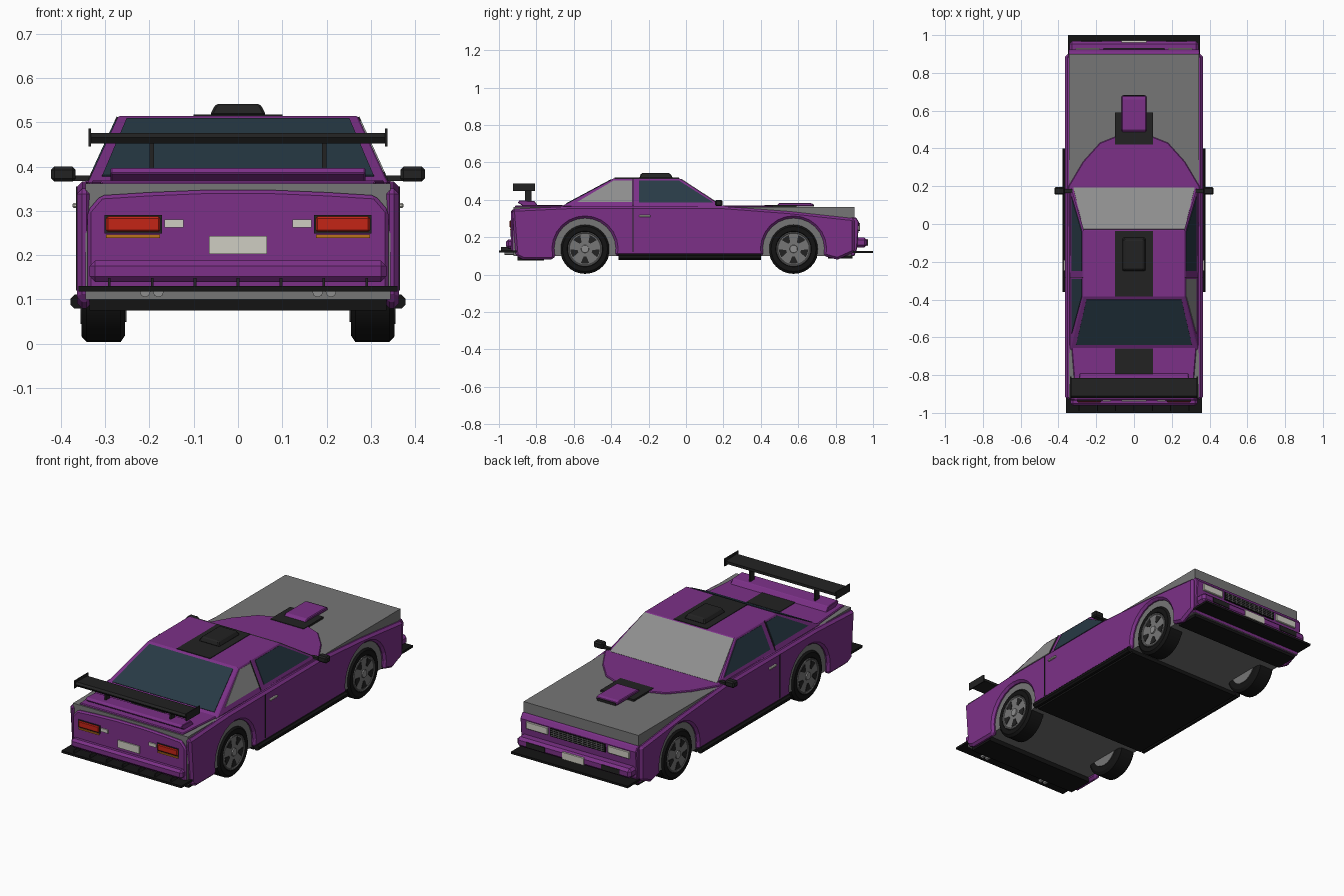
import bpy, bmesh, math
from mathutils import Vector

if "Cube" in bpy.data.objects:
    bpy.data.objects.remove(bpy.data.objects["Cube"])


def material(name, rgb):
    m = bpy.data.materials.new(name)
    m.diffuse_color = (*rgb, 1)
    m.use_nodes = True
    m.node_tree.nodes["Principled BSDF"].inputs["Base Color"].default_value = m.diffuse_color
    return m


PURPLE = material("purple paint", (0.20, 0.03, 0.245))
GREY = material("bare grey", (0.18, 0.18, 0.18))
LIGHT = material("light grey", (0.27, 0.27, 0.27))
GLASS = material("dark glass", (0.021, 0.042, 0.06))
BLACK = material("trim black", (0.016, 0.016, 0.016))
RUBBER = material("rubber black", (0.007, 0.007, 0.007))
RED = material("lamp red", (0.55, 0.018, 0.008))
ORANGE = material("lamp orange", (0.5, 0.17, 0.012))
PALE = material("pale white", (0.62, 0.61, 0.54))


def make(name, verts, faces, mat, bevel=0, mirror=False):
    me = bpy.data.meshes.new(name)
    me.from_pydata([tuple(v) for v in verts], [], faces)
    bm = bmesh.new()
    bm.from_mesh(me)
    bmesh.ops.recalc_face_normals(bm, faces=bm.faces)
    bm.to_mesh(me)
    bm.free()
    me.materials.append(mat)
    ob = bpy.data.objects.new(name, me)
    bpy.context.collection.objects.link(ob)
    if bevel:
        b = ob.modifiers.new("bevel", 'BEVEL')
        b.width, b.segments, b.angle_limit = bevel, 1, math.radians(40)
    if mirror:
        ob.modifiers.new("mirror", 'MIRROR')
    return ob


def loft(name, a, b, mat, **kw):
    """Closed solid between two matching loops."""
    n = len(a)
    faces = [list(range(n))[::-1], list(range(n, 2 * n))]
    faces += [[i, (i + 1) % n, n + (i + 1) % n, n + i] for i in range(n)]
    return make(name, list(a) + list(b), faces, mat, **kw)


def prism(name, pts, axis, lo, hi, mat, **kw):
    put = {'x': lambda p, t: (t, p[0], p[1]),
           'y': lambda p, t: (p[0], t, p[1]),
           'z': lambda p, t: (p[0], p[1], t)}[axis]
    return loft(name, [put(p, lo) for p in pts], [put(p, hi) for p in pts], mat, **kw)


def box(name, x, y, z, mat, **kw):
    pts = [(x[0], y[0]), (x[1], y[0]), (x[1], y[1]), (x[0], y[1])]
    return prism(name, pts, 'z', z[0], z[1], mat, **kw)


def plate(name, pts, mat, t=0.003, **kw):
    """Thin plate lying on a sloped plane."""
    p = [Vector(q) for q in pts]
    n = (p[1] - p[0]).cross(p[2] - p[0]).normalized() * t
    return loft(name, [q - n for q in p], [q + n for q in p], mat, **kw)


def circle(cy, cz, r, n, a0=0, a1=360, end=False):
    steps = n - 1 if end else n
    return [(cy + r * math.cos(math.radians(a0 + (a1 - a0) * i / steps)),
             cz + r * math.sin(math.radians(a0 + (a1 - a0) * i / steps))) for i in range(n)]


REAR, FRONT, WZ = -0.54, 0.575, 0.137

# Inner hull, floor and side panels with wheel arches
box("hull", (-.345, .345), (-.922, .9), (.10, .362), GREY)
box("middle_floor", (-.345, .345), (-.36, .40), (.08, .105), RUBBER)
side = [(-.91, .10), (-.87, .08), (-.71, .08)]
side += circle(REAR, WZ, .165, 15, 193, -13, True)
side += circle(FRONT, WZ, .165, 15, 193, -13, True)
side += [(.81, .08), (.9, .12), (.9, .30), (.55, .338), (.18, .366), (-.6, .366), (-.93, .35)]
prism("side_panel", side, 'x', .33, .364, PURPLE, bevel=.012, mirror=True)
box("door_seam", (.3635, .3655), (-.287, -.282), (.12, .355), BLACK, mirror=True)
box("door_handle", (.36, .374), (-.25, -.19), (.307, .318), PALE, bevel=.003, mirror=True)
sk = circle(.363, .095, .017, 8, 22.5, 382.5)
prism("side_skirt", sk, 'y', -.36, .40, RUBBER, mirror=True)

# Upper deck: trunk, shoulders and cowl in one plate
half = [(.31, -.915), (.335, -.6), (.347, .2), (.27, .33), (.18, .43), (.08, .47)]
outline = half + [(-x, y) for x, y in half[::-1]]
prism("upper_deck", outline, 'z', .352, .369, PURPLE, bevel=.004)

# Cabin
TOP, BASE = .515, .362


def cx(z):
    return .27 + (TOP - z) / (TOP - BASE) * .07


def wy(z):  # windshield plane
    return -.035 + (TOP - z) / (TOP - BASE) * .235


def ry(z):  # rear window plane
    return -.385 - (TOP - z) / (TOP - BASE) * .285


def ring(z):
    return [(cx(z), ry(z), z), (cx(z), wy(z), z), (-cx(z), wy(z), z), (-cx(z), ry(z), z)]


loft("cabin", ring(BASE), ring(TOP), PURPLE, bevel=.004)


def cross_window(name, fy, z0, z1, m0, m1, mat):
    a, b = cx(z0) - m0, cx(z1) - m1
    plate(name, [(-a, fy(z0), z0), (a, fy(z0), z0), (b, fy(z1), z1), (-b, fy(z1), z1)], mat)


cross_window("windshield", wy, .368, .511, .016, .004, LIGHT)
cross_window("rear_window", ry, .378, .507, .026, .022, GLASS)


def side_window(name, yz, s, mat):
    plate(name, [(s * cx(z), y, z) for y, z in yz], mat)


for s in (1, -1):
    side_window("door_window", [(-.25, .385), (.145, .385), (-.04, .503), (-.25, .503)], s, GLASS)
    side_window("quarter_window", [(-.58, .388), (-.29, .388), (-.29, .503), (-.385, .503)], s,
                LIGHT if s > 0 else GLASS)
    side_window("pillar_seam", [(-.287, .37), (-.282, .37), (-.282, .512), (-.287, .512)], s, BLACK)

# Black stripe panels, roof scoop and hood scoop
box("roof_panel", (-.1, .1), (-.383, -.037), (.51, .518), BLACK)
loft("roof_scoop", [(-.064, -.25, .516), (.064, -.25, .516), (.064, -.07, .516), (-.064, -.07, .516)],
     [(-.05, -.24, .542), (.05, -.24, .542), (.05, -.085, .542), (-.05, -.085, .542)], BLACK, bevel=.005)
box("trunk_panel", (-.1, .1), (-.82, -.66), (.36, .372), BLACK)
box("hood_panel", (-.1, .1), (.42, .59), (.355, .372), BLACK)
prism("hood_scoop", [(.48, .365), (.68, .365), (.68, .378), (.66, .384), (.5, .384)], 'x',
      -.065, .065, PURPLE, bevel=.004)
box("scoop_mouth", (-.055, .055), (.676, .684), (.363, .376), BLACK)

# Rear wing and lip spoiler
prism("wing", [(-.92, .466), (-.91, .476), (-.815, .472), (-.815, .458), (-.91, .452)], 'x',
      -.335, .335, BLACK)
box("wing_end", (.332, .338), (-.925, -.808), (.446, .486), BLACK, mirror=True)
box("wing_post", (.19, .2), (-.86, -.825), (.365, .46), BLACK, mirror=True)
prism("lip_spoiler", [(-.90, .385), (-.89, .397), (-.81, .393), (-.79, .366), (-.87, .366)], 'x',
      -.288, .288, PURPLE, bevel=.003)

# Rear face, lamps and bumper
tail = [(.34, .12), (.34, .30), (.31, .335), (.2, .342), (.08, .347)]
prism("rear_face", tail + [(-x, z) for x, z in tail[::-1]], 'y', -.935, -.91, PURPLE, bevel=.008)
box("tail_frame", (.172, .302), (-.939, -.93), (.249, .291), BLACK, mirror=True)
box("tail_lamp", (.176, .298), (-.945, -.93), (.253, .287), RED, bevel=.004, mirror=True)
box("tail_indicator", (.176, .298), (-.941, -.93), (.239, .247), ORANGE, mirror=True)
box("reverse_lamp", (.123, .166), (-.941, -.93), (.263, .281), PALE, mirror=True)
box("rear_plate", (-.065, .065), (-.941, -.93), (.203, .243), PALE)
box("rear_bumper", (-.335, .335), (-.962, -.9), (.14, .188), PURPLE, bevel=.012)
box("rear_splitter", (-.36, .36), (-1, -.905), (.118, .13), RUBBER)
for i in range(-3, 4):
    box("diffuser_fin", (i * .097 - .003, i * .097 + .003), (-.99, -.92), (.125, .148), BLACK)
for x in (.18, .21):
    prism("exhaust_tip", circle(x, .117, .012, 8), 'y', -.97, -.85, LIGHT, mirror=True)
box("rear_undertray", (-.335, .335), (-.9, -.76), (.075, .105), RUBBER)

# Nose, headlamps, grille and bumper
nose = [(.9, .10), (.915, .14), (.925, .28), (.91, .305), (.88, .305), (.88, .10)]
prism("nose", nose, 'x', -.348, .348, PURPLE, bevel=.004)
box("headlamp", (.18, .31), (.91, .931), (.235, .275), PALE, bevel=.003, mirror=True)
box("grille", (-.165, .165), (.91, .929), (.233, .277), RUBBER)
for k in range(4):
    box("grille_bar", (-.16, .16), (.92, .931), (.239 + k * .01, .242 + k * .01), GREY)
for k in range(-5, 6):
    box("grille_upright", (k * .029 - .0015, k * .029 + .0015), (.92, .931), (.235, .275), GREY)
box("front_bumper", (-.342, .342), (.9, .968), (.145, .198), PURPLE, bevel=.014)
box("front_plate", (-.065, .065), (.96, .972), (.152, .19), PALE)
box("bumper_lamp", (.17, .28), (.96, .971), (.157, .185), BLACK, mirror=True)
box("front_splitter", (-.35, .35), (.88, 1), (.115, .127), RUBBER)
box("front_undertray", (-.335, .335), (.76, .89), (.085, .117), RUBBER)

# Door mirrors
box("door_mirror", (.367, .422), (.155, .195), (.366, .4), BLACK, bevel=.007, mirror=True)
box("mirror_arm", (.325, .372), (.165, .185), (.368, .38), BLACK, mirror=True)


# Wheels: lathed tyre, grey rim, dark slots between five spokes, light hub
def lathe(name, cy, profile, mat, n=32):
    rings = [[(x, y, z) for y, z in circle(cy, WZ, r, n)] for x, r in profile]
    verts = [v for ring_ in rings for v in ring_]
    faces = [list(range(n))[::-1], list(range(len(verts) - n, len(verts)))]
    for k in range(len(profile) - 1):
        faces += [[k * n + i, k * n + (i + 1) % n, (k + 1) * n + (i + 1) % n, (k + 1) * n + i]
                  for i in range(n)]
    ob = make(name, verts, faces, mat, mirror=True)
    bpy.ops.object.select_all(action='DESELECT')
    bpy.context.view_layer.objects.active = ob
    ob.select_set(True)
    bpy.ops.object.shade_smooth_by_angle(angle=math.radians(30))


for cy in (REAR, FRONT):
    lathe("tyre", cy, [(.255, .118), (.265, .133), (.342, .133), (.354, .12), (.354, .096), (.35, .092)],
          RUBBER)
    lathe("rim", cy, [(.252, .088), (.356, .092), (.356, .088), (.353, .084)], GREY)
    for k in range(5):
        a = 90 + 72 * k + 36
        pts = circle(cy, WZ, .078, 5, a - 17, a + 17, True) + circle(cy, WZ, .04, 3, a + 9, a - 9, True)
        prism("rim_slot", pts, 'x', .35, .3555, BLACK, mirror=True)
    lathe("hub", cy, [(.35, .022), (.359, .02)], LIGHT, 16)
